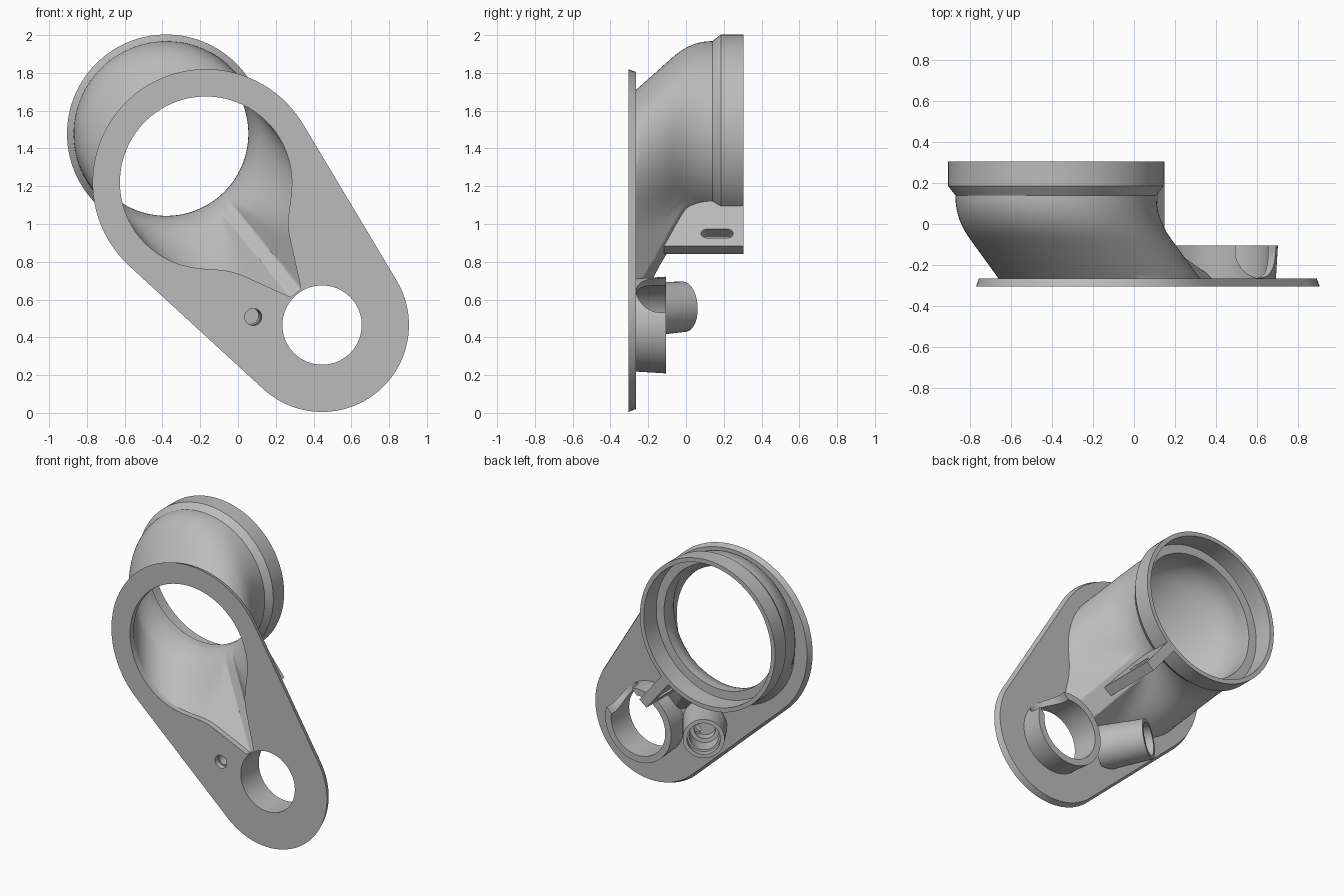
import bpy, bmesh, math
from mathutils import Vector

cube = bpy.data.objects.get("Cube")
if cube:
    bpy.data.objects.remove(cube, do_unlink=True)

grey = bpy.data.materials.new("grey")
grey.use_nodes = True
grey.diffuse_color = (0.5, 0.5, 0.5, 1)
grey.node_tree.nodes["Principled BSDF"].inputs["Base Color"].default_value = (0.5, 0.5, 0.5, 1)

INLET = Vector((-0.17, 0, 1.22))       # centre of the wide flange end
PIVOT = Vector((0.445, 0, 0.465))      # centre of the narrow flange end
ALONG = (PIVOT - INLET).normalized()
ACROSS = Vector((-ALONG.z, 0, ALONG.x))
Y = Vector((0, 1, 0))
FRONT, BACK, RIM = -0.305, -0.265, 0.305


def loft(name, rings):
    """Closed solid through rings of equal point count."""
    bm = bmesh.new()
    loops = [[bm.verts.new(p) for p in ring] for ring in rings]
    n = len(loops[0])
    for a, b in zip(loops, loops[1:]):
        for i in range(n):
            j = (i + 1) % n
            bm.faces.new((a[i], a[j], b[j], b[i]))
    bm.faces.new(loops[0])
    bm.faces.new(loops[-1])
    bmesh.ops.recalc_face_normals(bm, faces=bm.faces)
    mesh = bpy.data.meshes.new(name)
    bm.to_mesh(mesh)
    bm.free()
    mesh.materials.append(grey)
    ob = bpy.data.objects.new(name, mesh)
    bpy.context.collection.objects.link(ob)
    return ob


def round_bar(name, start, axis, stations, n=72):
    """Turned solid: stations are (distance, radius) along the axis."""
    axis = axis.normalized()
    u = axis.orthogonal().normalized()
    v = axis.cross(u)
    return loft(name, [[start + axis * d + r * (u * math.cos(k * math.tau / n) + v * math.sin(k * math.tau / n))
                        for k in range(n)] for d, r in stations])


def cut(ob, cutters):
    for c in cutters:
        m = ob.modifiers.new("cut", 'BOOLEAN')
        m.operation, m.solver, m.object = 'DIFFERENCE', 'EXACT', c
    bpy.context.view_layer.update()
    mesh = bpy.data.meshes.new_from_object(ob.evaluated_get(bpy.context.evaluated_depsgraph_get()))
    ob.modifiers.clear()
    ob.data = mesh


# Flange plate: two round ends joined by tangents, slightly drafted edge
def flange_ring(y, inset):
    big, small = 0.6 - inset, 0.46 - inset
    half = math.acos((small - big) / (PIVOT - INLET).length)
    pts, n = [], 48
    for centre, r, a0, a1 in ((PIVOT, small, half - math.pi, math.pi - half),
                              (INLET, big, math.pi - half, math.pi + half)):
        for k in range(n + 1):
            a = a0 + (a1 - a0) * k / n
            pts.append(centre + Y * y + r * (ALONG * math.cos(a) + ACROSS * math.sin(a)))
    return pts


flange = loft("flange_plate", [flange_ring(FRONT, 0), flange_ring(BACK, 0.015)])


# Offset duct: round sections that slide sideways, with a tapering spout
def slide(y):
    bend = -0.07
    end = 0.14
    slope = 3.44
    if y <= bend:
        return slope * max(y - BACK, 0)
    t0 = slope * (bend - BACK)
    w = min((y - bend) / (end - bend), 1)
    m = slope * (end - bend)
    return t0 + (1 - t0) * (3 * w**2 - 2 * w**3) + m * (w - 2 * w**2 + w**3)


def duct_ring(y, radius, wall, n=200):
    shift = 0.333 * slide(y)
    tip = 0.755 - 2.3 * max(y - BACK, 0) + shift + 1.4 * wall
    width, k = 0.035 + wall, 0.08
    pts = []
    for i in range(n):
        u = 2 * i / n - 1
        a = math.pi * (0.35 * u + 0.65 * u**3)
        r = radius
        if abs(a) < math.pi / 3 and tip > 0.3:
            c, s = math.cos(a), abs(math.sin(a))
            line = min((width + 0.5 * tip) / (s + 0.5 * c), tip / c)
            r = max(radius, line) + max(k - abs(radius - line), 0)**2 / (4 * k) * min(1, s * 4)
        pts.append(INLET + Y * y + ALONG * (r * math.cos(a) - shift) + ACROSS * r * math.sin(a))
    return pts


steps = [BACK + 0.38 * i / 20 for i in range(21)]
outer = [(-0.285, 0.49)] + [(y, 0.49) for y in steps] + [(0.14, 0.49), (0.185, 0.525), (RIM, 0.525)]
inner = [(-0.34, 0.455)] + [(y, 0.455 - 0.02 * max(0, (y + 0.05) / 0.165)) for y in steps]
inner += [(0.165, 0.435), (0.166, 0.495), (0.35, 0.495)]
duct = loft("offset_duct", [duct_ring(y, r, 0.035) for y, r in outer])
passage = loft("passage_cutter", [duct_ring(y, r, 0) for y, r in inner])

# Pivot boss with a round-bottomed notch
boss = round_bar("pivot_boss", PIVOT, Y, [(-0.285, 0.245), (-0.105, 0.256)])
pivot_hole = round_bar("pivot_cutter", PIVOT, Y, [(-0.5, 0.21), (0.1, 0.21)])
aim = Vector((0.68, 0, 0.73)).normalized()
side = aim.cross(Y)


def notch_ring(d):
    floor = PIVOT + aim * d
    arc = [floor + Y * (-0.13 - 0.134 * math.sin(a)) + side * 0.134 * math.cos(a)
           for a in [math.pi * k / 24 for k in range(25)]]
    return arc + [floor - side * 0.134, floor + side * 0.134]


notch = loft("notch_cutter", [notch_ring(0.05), notch_ring(0.5)])

# Slanted side spigot with a stepped bore
base, end = Vector((0.04, -0.275, 0.545)), Vector((-0.13, -0.01, 0.562))
axis = end - base
length = axis.length
spigot = round_bar("side_spigot", base, axis, [(-0.0, 0.147), (length, 0.133)])
bore = round_bar("bore_cutter", base, axis,
                 [(0.07, 0.07), (0.14, 0.07), (0.141, 0.095), (length - 0.05, 0.095),
                  (length - 0.049, 0.107), (length + 0.1, 0.107)])
port = round_bar("port_cutter", Vector((0.05, 0, 0.52)), Vector((-0.1, 1, 0.04)), [(-0.4, 0.045), (-0.15, 0.045)])
# trim the slanted foot flush inside the plate
foot = round_bar("foot_cutter", base - Y * 0.3, Y, [(0, 0.5), (0.32, 0.5)])


# Bracket tab with a slot, running along the duct
def block_ring(s0, s1, y0, y1, w):
    return [INLET + ALONG * s + Y * y + ACROSS * w for s, y in ((s0, y0), (s1, y0), (s1, y1), (s0, y1))]


tab = loft("bracket_tab", [block_ring(0.08, 0.461, -0.12, RIM, w) for w in (-0.035, 0.035)])


def slot_ring(w):
    pts = []
    for k in range(32):
        a = math.tau * (k + 0.5) / 32
        y = 0.165 + math.copysign(0.055, math.cos(a)) + 0.03 * math.cos(a)
        pts.append(INLET + ALONG * (0.377 + 0.03 * math.sin(a)) + Y * y + ACROSS * w)
    return pts


slot = loft("slot_cutter", [slot_ring(-0.1), slot_ring(0.1)])

cut(flange, [passage, pivot_hole, port])
cut(duct, [passage, pivot_hole])
cut(boss, [passage, pivot_hole, notch])
cut(spigot, [foot, bore, port])
cut(tab, [passage, slot])

for helper in (passage, pivot_hole, notch, bore, port, foot, slot):
    bpy.data.objects.remove(helper, do_unlink=True)

# Smooth curved walls, keep machined edges crisp
bpy.ops.object.select_all(action='DESELECT')
for ob in (flange, duct, boss, spigot, tab):
    ob.select_set(True)
    bpy.context.view_layer.objects.active = ob
bpy.ops.object.shade_smooth_by_angle(angle=math.radians(28))
